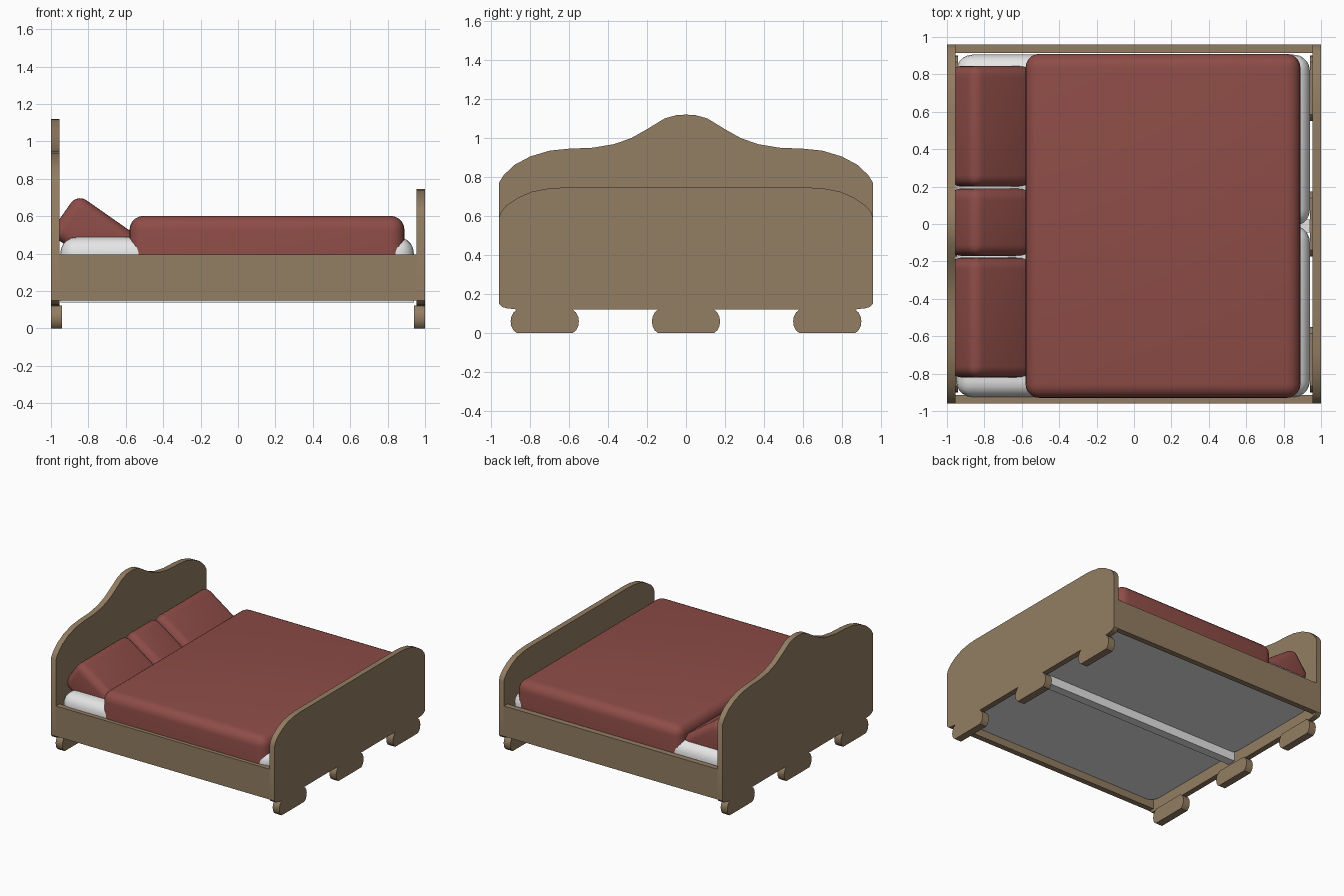
import bpy, bmesh, math
from mathutils import Matrix, Vector

if "Cube" in bpy.data.objects:
    bpy.data.objects.remove(bpy.data.objects["Cube"])


def material(name, rgb):
    m = bpy.data.materials.new(name)
    m.diffuse_color = (*rgb, 1)
    m.use_nodes = True
    m.node_tree.nodes["Principled BSDF"].inputs["Base Color"].default_value = m.diffuse_color
    return m


WOOD = material("brown wood", (0.29, 0.205, 0.122))
RED = material("red fabric", (0.27, 0.073, 0.063))
WHITE = material("white fabric", (0.78, 0.78, 0.78))


def finish(bm, name, mat):
    bmesh.ops.recalc_face_normals(bm, faces=bm.faces)
    me = bpy.data.meshes.new(name)
    bm.to_mesh(me)
    bm.free()
    me.materials.append(mat)
    ob = bpy.data.objects.new(name, me)
    bpy.context.collection.objects.link(ob)
    bpy.ops.object.select_all(action='DESELECT')
    ob.select_set(True)
    bpy.context.view_layer.objects.active = ob
    bpy.ops.object.shade_smooth_by_angle(angle=math.radians(35))
    return ob


def board(name, half, x0, x1, mat=WOOD, y=0):
    """Symmetric outline (y, z) extruded along x."""
    outline = half + [(-a, b) for a, b in reversed(half) if a > 0]
    bm = bmesh.new()
    f = bm.faces.new([bm.verts.new((x0, y + a, b)) for a, b in outline])
    r = bmesh.ops.extrude_face_region(bm, geom=[f])
    vs = [g for g in r['geom'] if isinstance(g, bmesh.types.BMVert)]
    bmesh.ops.translate(bm, verts=vs, vec=(x1 - x0, 0, 0))
    return finish(bm, name, mat)


def box(name, mat, lo, hi, radius=0, flat_base=False, tilt=0):
    lo, hi = Vector(lo), Vector(hi)
    c, s = (lo + hi) / 2, hi - lo
    bm = bmesh.new()
    bmesh.ops.create_cube(bm, size=1, matrix=Matrix.Diagonal((*s, 1)))
    if radius:
        edges = [e for e in bm.edges
                 if not flat_base or any(v.co.z > 0 for v in e.verts)]
        bmesh.ops.bevel(bm, geom=edges, offset=radius, segments=5,
                        profile=0.5, affect='EDGES', clamp_overlap=True)
    bm.transform(Matrix.Translation(c) @ Matrix.Rotation(tilt, 4, 'Y'))
    return finish(bm, name, mat)


# Headboard and footboard share the same rounded lower edge
base = [(0.96, 0.15), (0.945, 0.133), (0.92, 0.126), (0.87, 0.12)]
board("headboard", [(0, 1.12), (0.05, 1.117), (0.11, 1.10), (0.2, 1.045),
                    (0.28, 1.0), (0.37, 0.968), (0.48, 0.95), (0.6, 0.945),
                    (0.7, 0.935), (0.8, 0.905), (0.88, 0.862),
                    (0.935, 0.81), (0.96, 0.77)] + base, -1, -0.955)
board("footboard", [(0.64, 0.745), (0.71, 0.74), (0.79, 0.725), (0.86, 0.695),
                    (0.92, 0.655), (0.95, 0.62), (0.96, 0.59)] + base, 0.955, 1)

# Feet: three under each end
foot = [(0.14, 0.122), (0.16, 0.105), (0.172, 0.08), (0.175, 0.06),
        (0.172, 0.035), (0.16, 0.012), (0.145, 0)]
for end, x in (("head", -1), ("foot", 0.94)):
    for i, y in enumerate((-0.725, 0, 0.725)):
        board(f"{end}_end_foot_{i + 1}", foot, x, x + 0.06, y=y)

# Side rails
for side, y in (("front", -0.9375), ("back", 0.9375)):
    box(side + "_rail", WOOD, (-0.955, y - 0.0225, 0.15), (0.955, y + 0.0225, 0.395))

# Pair of mattresses and the beam below them
box("front_mattress", WHITE, (-0.95, -0.925, 0.21), (0.94, -0.01, 0.488), 0.085, True)
box("back_mattress", WHITE, (-0.95, -0.01, 0.21), (0.94, 0.905, 0.488), 0.085, True)
box("centre_beam", WHITE, (-0.95, -0.045, 0.14), (0.94, 0.025, 0.215))

# Duvet
box("duvet", RED, (-0.58, -0.93, 0.3), (0.89, 0.91, 0.602), 0.075, True)

# Pillows leaning on the headboard
for name, y0, y1 in (("front_pillow", -0.82, -0.18), ("middle_pillow", -0.17, 0.19),
                     ("back_pillow", 0.2, 0.845)):
    box(name, RED, (-0.972, y0, 0.363), (-0.552, y1, 0.623), 0.06,
        tilt=math.radians(35))
